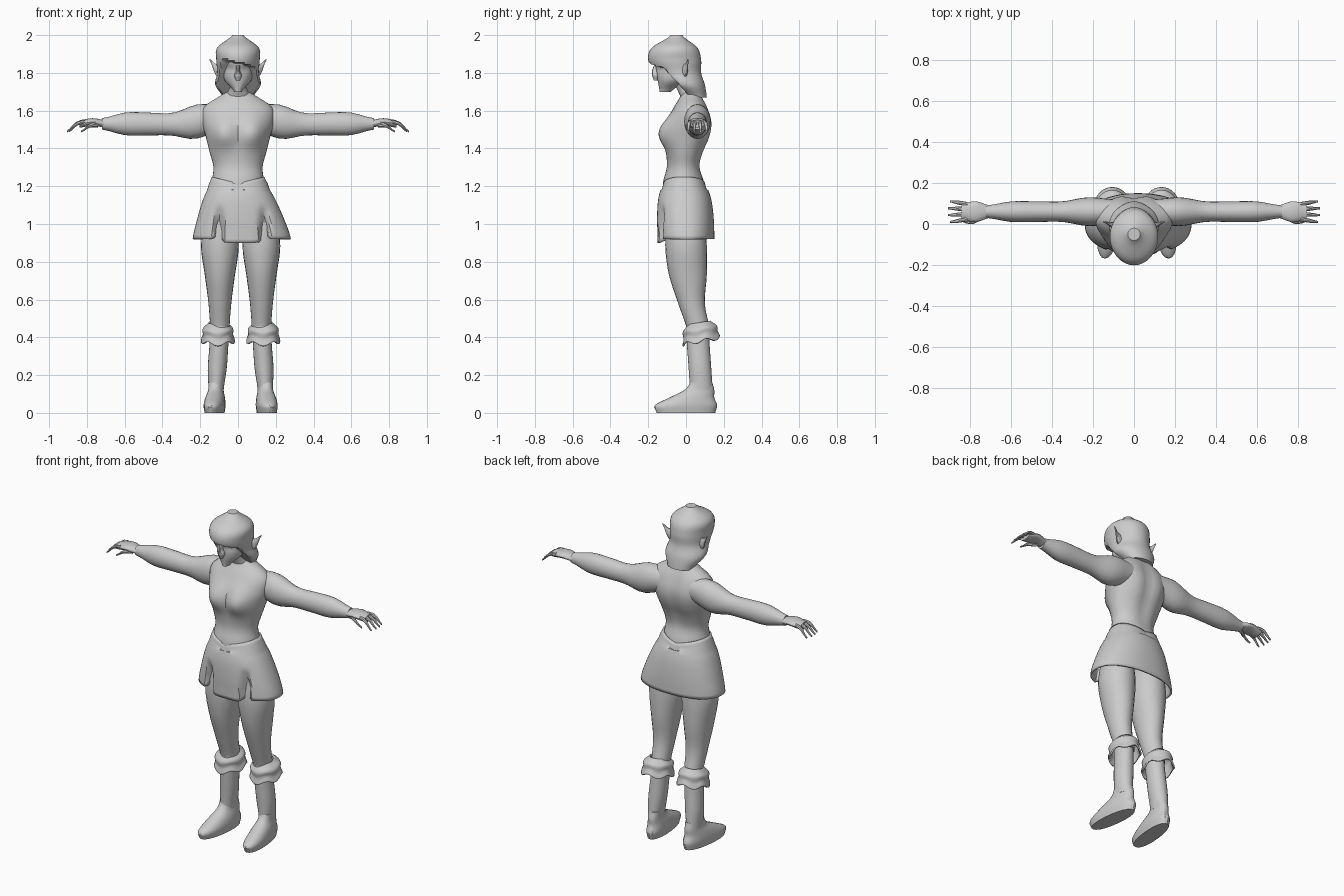
import bpy, bmesh
from math import sin, cos, pi, exp, copysign, atan2
from mathutils import Vector

cube = bpy.data.objects.get("Cube")
if cube:
    bpy.data.objects.remove(cube)

COLOUR = (.6, .6, .6, 1)
grey = bpy.data.materials.new("plain_grey")
grey.use_nodes = True
grey.diffuse_color = COLOUR
grey.node_tree.nodes["Principled BSDF"].inputs["Base Color"].default_value = COLOUR


def sample(values, t):
    """Smooth curve through evenly spaced values; a single number is constant."""
    if not isinstance(values, list):
        return values
    last = len(values) - 1
    i = min(int(t * last), last - 1)
    f = t * last - i
    before, a, b, after = (values[max(0, min(last, i + k))] for k in (-1, 0, 1, 2))
    g = 1 - f
    handle_a, handle_b = a + (b - before) / 6, b - (after - a) / 6
    return g**3 * a + 3 * g * f * (g * handle_a + f * handle_b) + f**3 * b


def loft(name, span, centre, radius, axis="z", sides=24, rings=16, power=1,
         shape=None, side=1, shift=0, shell=False):
    """Skin ellipses along an axis; centre and radius each give two profiles."""
    bm = bmesh.new()
    loops = []
    for k in range(rings + 1):
        t = k / rings
        along = span[0] + (span[1] - span[0]) * t
        a, b, ra, rb = (sample(profile, t) for profile in (*centre, *radius))
        loop = []
        for i in range(sides):
            c, s = cos(2 * pi * i / sides), sin(2 * pi * i / sides)
            u = a + ra * copysign(abs(c) ** power, c)
            v = b + rb * copysign(abs(s) ** power, s)
            p = Vector((u, v, along)) if axis == "z" else Vector((along, u, v))
            if shape:
                shape(p)
            p.x = p.x * side + shift
            loop.append(bm.verts.new(p))
        loops.append(loop)
    for lower, upper in zip(loops, loops[1:]):
        for i in range(sides):
            j = (i + 1) % sides
            bm.faces.new((lower[i], lower[j], upper[j], upper[i]))
    caps = [bm.faces.new(loops[0]), bm.faces.new(loops[-1])]
    bmesh.ops.recalc_face_normals(bm, faces=bm.faces)
    if shell:
        bmesh.ops.delete(bm, geom=caps, context="FACES_ONLY")
    mesh = bpy.data.meshes.new(name)
    bm.to_mesh(mesh)
    bm.free()
    mesh.materials.append(grey)
    obj = bpy.data.objects.new(name, mesh)
    bpy.context.collection.objects.link(obj)
    if shell:
        obj.modifiers.new("cloth", "SOLIDIFY").thickness = .01
    bpy.ops.object.select_all(action="DESELECT")
    obj.select_set(True)
    bpy.context.view_layer.objects.active = obj
    bpy.ops.object.shade_smooth_by_angle()


def pair(name, *profiles, **options):
    for label, side in (("left", 1), ("right", -1)):
        loft(f"{label}_{name}", *profiles, side=side, **options)


def bump(distance, width):
    return exp(-(distance / width) ** 2)


# Torso with bust and a shallow spine groove
def torso_shape(p):
    if p.y < .02:
        p.y -= .05 * bump(abs(p.x) - .08, .07) * bump(p.z - 1.48, .08)
    else:
        p.y -= .02 * bump(p.x, .04) * bump(p.z - 1.5, .2)


loft("torso", (1.14, 1.7), (0, [-.01, -.01, .02, .03]),
     ([.15, .14, .13, .15, .17, .19, .18, .07],
      [.11, .11, .09, .1, .12, .12, .09, .05]),
     sides=36, rings=28, shape=torso_shape)
loft("neck", (1.64, 1.8), (0, [.03, -.03]), ([.08, .05, .05], .05))


# Skirt with two front slits, a longer front panel and a dipped waistline
def skirt_shape(p):
    front = p.y < -.04
    offset = abs(p.x - .02) - .12
    low = min(1, max(0, (1.1 - p.z) * 8))
    slit = bump(offset, .02) * low if front else 0
    if p.z < .94:
        p.z += .03 * slit
        if front and offset < 0:
            p.z -= .02
    if p.z > 1.18:
        p.z += (abs(p.x) - .1) / 4
    p.y += .06 * slit


loft("skirt", (1.24, .92), ([0, .02], [-.01, 0]),
     ([.14, .19, .23, .26], [.11, .14, .15, .15]),
     sides=80, power=.9, shape=skirt_shape, shell=True)

# Arms and hands
pair("arm", (.1, .72), (.06, [1.56, 1.53, 1.53, 1.53]),
     ([.06, .07, .05, .05, .05, .03], [.07, .09, .06, .06, .06, .03]), axis="x")
pair("palm", (.7, .84), (.06, [1.53, 1.54, 1.53]), ([.03, .05, .04], .02), axis="x")
for i, finger in enumerate(("index", "middle", "ring", "little")):
    spread = i - 1.5
    pair(finger + "_finger", (.81, .91 - .01 * abs(spread)),
         ([.06 + spread / 40, .06 + spread / 30], [1.54, 1.53, 1.49]),
         ([.01, .01, .005], [.01, .01, .005]), axis="x", sides=8, rings=8)
pair("thumb", (.74, .83), ([.04, .01, .01], [1.53, 1.52, 1.49]),
     ([.02, .01, .005], [.02, .01, .005]), axis="x", sides=8, rings=8)

# Legs, standing slightly off the centre line
STANCE = .014
pair("leg", (1.04, .42), (.11, [0, 0, .01, .03, .07]),
     ([.08, .1, .08, .06, .05], [.1, .11, .1, .07, .06]), shift=STANCE)


# Boots with the toes turned slightly out
def toe_out(p):
    p.x += (.03 - p.y) / 10


pair("boot_shaft", (.46, .12), ([.11, .13], [.06, .08]),
     ([.05, .05, .05, .04], .06), shift=STANCE)
pair("foot", (0, .16), (.135, [0, 0, .03, .07, .08]),
     ([.05, .055, .05, .04, .04], [.155, .165, .12, .08, .06]),
     power=.9, shape=toe_out, shift=STANCE)


# Folded boot cuffs with a wavy, tilted hem
def cuff_shape(p):
    angle = atan2(p.y - .08, p.x - .12)
    p.z += (p.y - .08) / 6 + .01 * sin(5 * angle) * bump(p.z - .38, .06)


pair("boot_cuff", (.48, .38), (.12, [.07, .08]),
     ([.05, .08, .08, .09], [.06, .09, .09, .1]),
     sides=32, shape=cuff_shape, shift=STANCE, shell=True)


# Face with eye hollows
def face_shape(p):
    if p.y < -.08:
        p.y += .01 * bump(abs(p.x) - .04, .02) * bump(p.z - 1.82, .02)


loft("face", (1.7, 1.94), (0, [-.11, -.07, -.05, -.05, -.05]),
     ([.02, .07, .08, .08, .07], [.03, .08, .11, .12, .09]),
     sides=32, rings=24, shape=face_shape)
loft("nose", (1.76, 1.84), (0, -.16), ([.01, .02, .01, .01], [.01, .02, .02, .01]),
     sides=12)


# Hair: swept fringe in front, bob behind the face
def hair_shape(p):
    fringe = 1.85 - p.x / 4
    if p.z < fringe:
        p.y = max(p.y, -.13 + .9 * (1.84 - p.z))


loft("hair", (2, 1.67), (0, [-.05, -.06, -.06, -.04, 0, .05]),
     ([.03, .11, .115, .11, .12, .08], [.03, .12, .14, .12, .1, .06]),
     sides=40, rings=32, shape=hair_shape)

# Pointed ears
pair("ear", (.09, .15), ([-.01, .01], [1.81, 1.82, 1.87]),
     ([.02, .01, .003], [.04, .03, .004]), axis="x", sides=10, rings=8)
